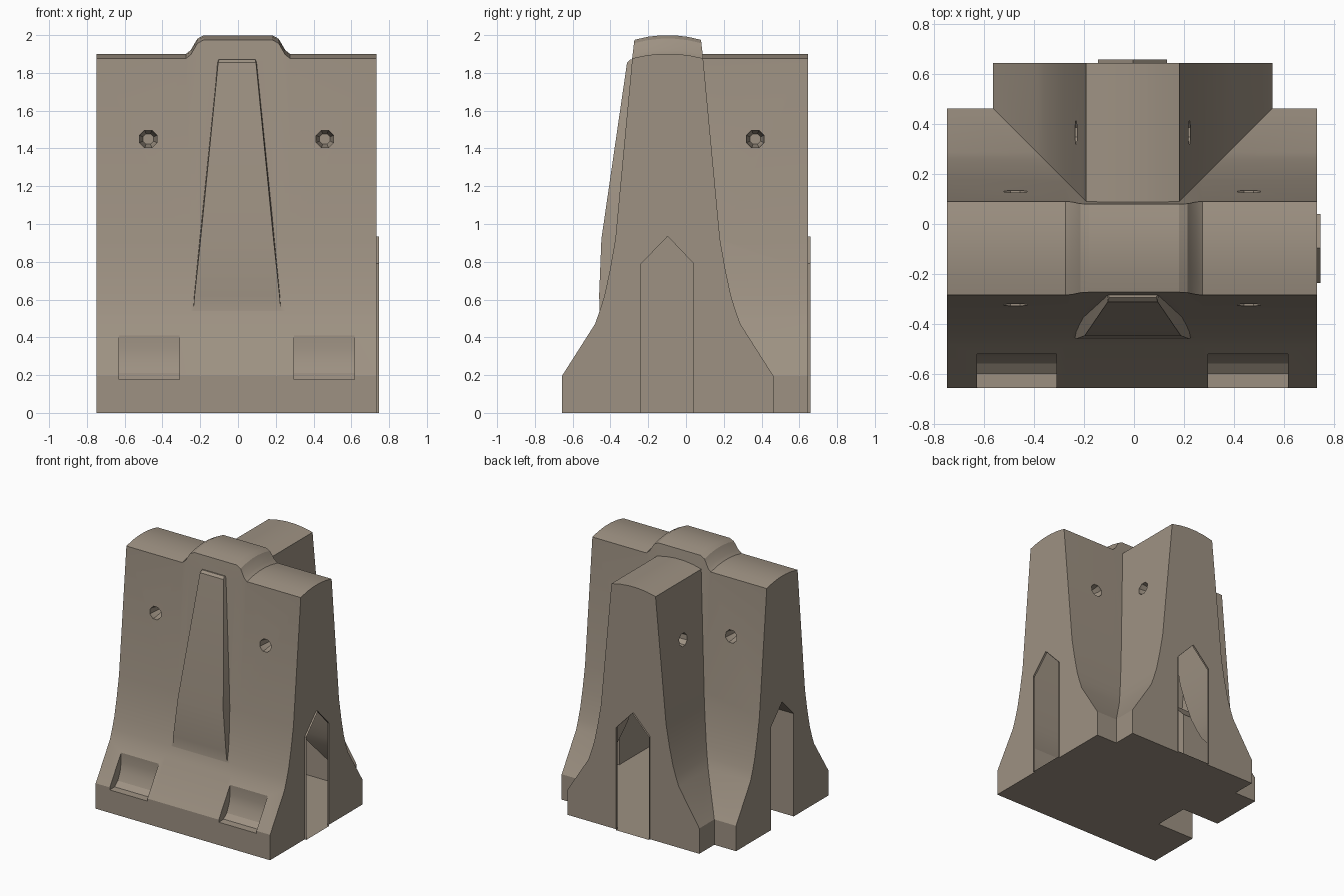
import bpy, bmesh, math
from mathutils import Vector, Matrix

if "Cube" in bpy.data.objects:
    bpy.data.objects.remove(bpy.data.objects["Cube"])

concrete = bpy.data.materials.new("concrete")
concrete.use_nodes = True
COLOR = (0.34, 0.285, 0.225, 1)
concrete.diffuse_color = COLOR
shader = concrete.node_tree.nodes["Principled BSDF"]
shader.inputs["Base Color"].default_value = COLOR
shader.inputs["Roughness"].default_value = 0.8


def loft(name, sections):
    """Closed solid through a row of matching closed sections."""
    bm = bmesh.new()
    rings = [[bm.verts.new(p) for p in s] for s in sections]
    for a, b in zip(rings, rings[1:]):
        for i in range(len(a)):
            j = (i + 1) % len(a)
            bm.faces.new((a[i], a[j], b[j], b[i]))
    bm.faces.new(rings[0])
    bm.faces.new(rings[-1])
    bmesh.ops.recalc_face_normals(bm, faces=bm.faces)
    mesh = bpy.data.meshes.new(name)
    bm.to_mesh(mesh)
    bm.free()
    mesh.materials.append(concrete)
    obj = bpy.data.objects.new(name, mesh)
    bpy.context.collection.objects.link(obj)
    return obj


def combine(body, other, operation):
    mod = body.modifiers.new(other.name, "BOOLEAN")
    mod.object, mod.operation, mod.solver = other, operation, "EXACT"
    bpy.context.view_layer.objects.active = body
    bpy.ops.object.modifier_apply(modifier=mod.name)
    bpy.data.objects.remove(other)


# Flared barrier cross-section: (half width, height), arched on top
FLARE = [(0.56, 0), (0.56, 0.195), (0.385, 0.47), (0.36, 0.54), (0.335, 0.62),
         (0.305, 0.76), (0.277, 0.92)]


def barrier_section(rise=0.0):
    w, top = 0.188 - rise * 0.12, 1.877 + rise
    side = FLARE + [(0.188, 1.87), (w, top)]
    arch = [(w * t, top + 0.025 * (1 - t * t)) for t in (0.6, 0.2)]
    half = side + arch
    return half + [(-u, z) for u, z in reversed(half)]


# Long wall with the raised hump in its middle
CENTRE_Y = -0.097
hump = [(-0.75, 0), (-0.275, 0), (-0.25, 0.02), (-0.215, 0.08), (-0.18, 0.098)]
stations = hump + [(-x, r) for x, r in reversed(hump)]
stations[-1] = (0.733, 0)
body = loft("concrete_barrier", [[(x, CENTRE_Y + u, z) for u, z in barrier_section(r)]
                                 for x, r in stations])

# Rear wall that makes the T
stem = loft("rear_wall", [[(u - 0.005, y, z) for u, z in barrier_section()]
                          for y in (-0.097, 0.645)])
combine(body, stem, "UNION")

# Tapered raised panel on the front
rows = [(0.5, -0.455, 0.24), (0.62, -0.46, 0.23), (0.92, -0.448, 0.198),
        (1.855, -0.312, 0.105), (1.872, -0.295, 0.1)]
panel = loft("front_panel", [[(-w - 0.015, -0.2, z), (-w, y, z), (w - 0.01, y, z),
                              (w + 0.005, -0.2, z)] for z, y, w in rows])
combine(body, panel, "UNION")

# Pointed connecting joints: proud lips on two ends, a slot in the third
GABLE = [(-0.14, 0), (0.138, 0), (0.138, 0.79), (0, 0.935), (-0.14, 0.79)]


def gable_x(name, x0, x1, drop=0.0):
    return loft(name, [[(x, CENTRE_Y + u, z if z else -drop) for u, z in GABLE]
                       for x in (x0, x1)])


combine(body, gable_x("side_lip", 0.6, 0.747), "UNION")
rear_lip = loft("rear_lip", [[(u - 0.005, y, z) for u, z in GABLE] for y in (0.5, 0.659)])
combine(body, rear_lip, "UNION")
combine(body, gable_x("side_slot", -0.9, -0.43, 0.1), "DIFFERENCE")

# Scooped lifting pockets at the foot
SCOOP = [(-0.75, 0.172), (-0.6, 0.178), (-0.56, 0.21), (-0.532, 0.27),
         (-0.52, 0.34), (-0.52, 0.5), (-0.75, 0.5)]
for x in (-0.47, 0.457):
    pocket = loft("foot_pocket", [[(x + s * 0.16, y, z) for y, z in SCOOP] for s in (-1, 1)])
    combine(body, pocket, "DIFFERENCE")


# Eight-sided tapering bolt holes
def bolt_hole(start, direction):
    axis = Vector(direction)
    across = axis.cross(Vector((0, 0, 1)))
    rings = []
    for depth, radius in ((-0.1, 0.05), (0.03, 0.05), (0.1, 0.03)):
        ring = []
        for k in range(8):
            a = math.tau * (k + 0.5) / 8
            ring.append(Vector(start) + axis * depth + across * radius * math.cos(a)
                        + Vector((0, 0, radius * math.sin(a))))
        rings.append(ring)
    combine(body, loft("bolt_hole", rings), "DIFFERENCE")


for x in (-0.475, 0.46):
    bolt_hole((x, -0.325, 1.45), (0, 1, 0))
    bolt_hole((x, 0.13, 1.45), (0, -1, 0))
for s in (-1, 1):
    bolt_hole((s * 0.23, 0.367, 1.45), (-s, 0, 0))

# Open the two lips into the hollow inside
bm = bmesh.new()
bm.from_mesh(body.data)
caps = [f for f in bm.faces if min(v.co.x for v in f.verts) > 0.745
        or min(v.co.y for v in f.verts) > 0.657]
bmesh.ops.delete(bm, geom=caps, context="FACES")
bm.to_mesh(body.data)
bm.free()

bpy.ops.object.select_all(action="DESELECT")
body.select_set(True)
bpy.context.view_layer.objects.active = body
bpy.ops.object.shade_smooth_by_angle(angle=math.radians(25))
